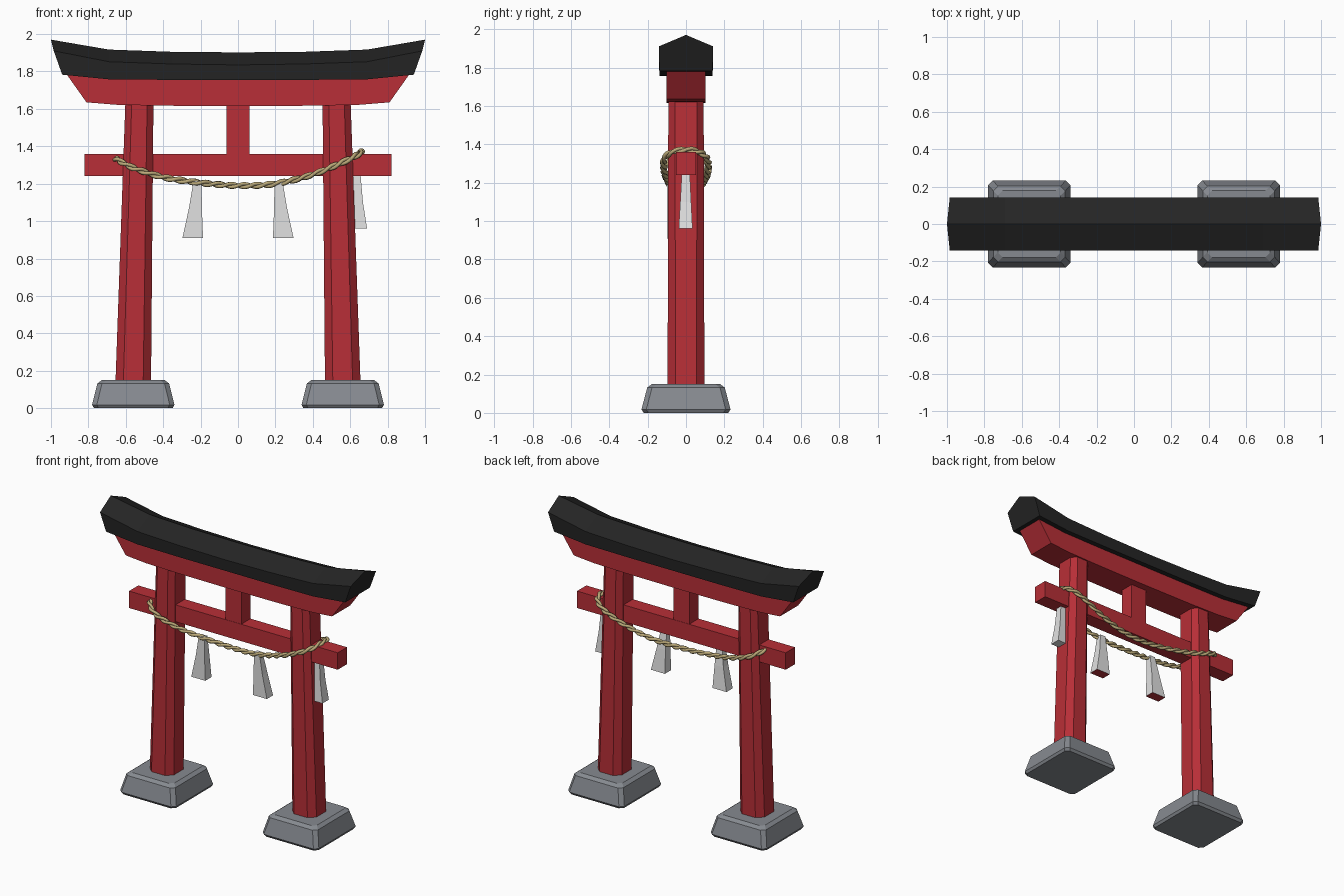
import bpy, bmesh, math
from mathutils import Vector

if "Cube" in bpy.data.objects:
    bpy.data.objects.remove(bpy.data.objects["Cube"])


def material(name, rgb):
    m = bpy.data.materials.new(name)
    m.diffuse_color = (*rgb, 1)
    m.use_nodes = True
    m.node_tree.nodes["Principled BSDF"].inputs["Base Color"].default_value = m.diffuse_color
    return m


RED = material("red_paint", (0.48, 0.028, 0.038))
BLACK = material("black_roof", (0.018, 0.018, 0.018))
STONE = material("grey_stone", (0.24, 0.255, 0.28))
STRAW = material("straw_rope", (0.50, 0.40, 0.19))
WHITE = material("white_paper", (0.75, 0.75, 0.75))


def loft(name, rings, mat):
    """Closed solid through matching rings of points."""
    bm = bmesh.new()
    vs = [[bm.verts.new(p) for p in r] for r in rings]
    n = len(rings[0])
    for a, b in zip(vs, vs[1:]):
        for i in range(n):
            j = (i + 1) % n
            bm.faces.new((a[i], a[j], b[j], b[i]))
    bm.faces.new(vs[0])
    bm.faces.new(vs[-1])
    bmesh.ops.recalc_face_normals(bm, faces=bm.faces)
    me = bpy.data.meshes.new(name)
    bm.to_mesh(me)
    bm.free()
    me.materials.append(mat)
    ob = bpy.data.objects.new(name, me)
    bpy.context.collection.objects.link(ob)
    return ob


def octagon(cx, hx, hy, z, c):
    pts = [(hx, hy - c), (hx - c, hy), (c - hx, hy), (-hx, hy - c),
           (-hx, c - hy), (c - hx, -hy), (hx - c, -hy), (hx, c - hy)]
    return [(cx + x, y, z) for x, y in pts]


def rect(x0, x1, y0, y1, z):
    return [(x0, y0, z), (x1, y0, z), (x1, y1, z), (x0, y1, z)]


def box(name, x, y, z0, z1, mat):
    return loft(name, [rect(-x, x, -y, y, z0), rect(-x, x, -y, y, z1)], mat)


# Stone bases and tapered, inward leaning pillars
for s, side in ((-1, "left"), (1, "right")):
    c = s * 0.56
    loft(side + "_base", [octagon(c, 0.21, 0.22, 0, 0.025),
                          octagon(c, 0.22, 0.232, 0.018, 0.025),
                          octagon(c, 0.192, 0.202, 0.132, 0.025),
                          octagon(c, 0.168, 0.178, 0.15, 0.025)], STONE)
    loft(side + "_pillar", [octagon(c, 0.095, 0.096, 0.14, 0.042),
                            octagon(s * 0.527, 0.075, 0.092, 1.64, 0.034)], RED)

# Tie beam and centre strut
box("tie_beam", 0.82, 0.052, 1.24, 1.36, RED)
box("centre_strut", 0.062, 0.05, 1.35, 1.64, RED)


def mirrored(stations):
    return [(-1, st) for st in reversed(stations)] + [(1, st) for st in stations[1:]]


# Red upper beam: bottom x, bottom z, top x, top z
lint = [(0, 1.615, 0, 1.765), (0.4, 1.617, 0.4, 1.765),
        (0.65, 1.622, 0.69, 1.77), (0.81, 1.635, 0.92, 1.79)]
loft("upper_beam", [[(s * bx, -0.102, bz), (s * bx, 0.102, bz),
                     (s * tx, 0.102, tz), (s * tx, -0.102, tz)]
                    for s, (bx, bz, tx, tz) in mirrored(lint)], RED)

# Black roof beam: x of bottom, eave, ridge, then their heights
roof = [(0, 0, 0, 1.755, 1.835, 1.902), (0.35, 0.35, 0.35, 1.755, 1.84, 1.905),
        (0.69, 0.69, 0.69, 1.758, 1.852, 1.917), (0.94, 0.985, 1.0, 1.783, 1.91, 1.97)]
loft("roof_beam", [[(s * b, -0.138, zb), (s * b, 0.138, zb), (s * e, 0.142, ze),
                    (s * r, 0, zr), (s * e, -0.142, ze)]
                   for s, (b, e, r, zb, ze, zr) in mirrored(roof)], BLACK)

# Rope loop round both pillars, sagging in the middle
front = [(-0.66, 0, 1.34), (-0.64, -0.075, 1.325), (-0.56, -0.115, 1.285),
         (-0.4, -0.108, 1.235), (-0.2, -0.09, 1.205), (0, -0.08, 1.19),
         (0.2, -0.09, 1.20), (0.4, -0.108, 1.25), (0.56, -0.115, 1.315),
         (0.64, -0.08, 1.355), (0.66, 0, 1.372)]
ctrl = [Vector(p) for p in front]
ctrl += [Vector((p.x, -p.y, p.z)) for p in reversed(ctrl[1:-1])]
path = []
n = len(ctrl)
for i in range(n):
    a, b, c, d = (ctrl[(i + k) % n] for k in (-1, 0, 1, 2))
    steps = max(4, round((c - b).length / 0.012))
    for k in range(steps):
        t = k / steps
        path.append(0.5 * (2 * b + (c - a) * t + (2 * a - 5 * b + 4 * c - d) * t * t
                           + (3 * b - a - 3 * c + d) * t ** 3))

# Two strands twisted about the loop
turns = 22
for strand in range(2):
    cu = bpy.data.curves.new("rope_strand", "CURVE")
    cu.dimensions = "3D"
    cu.bevel_depth = 0.0105
    cu.bevel_resolution = 1
    sp = cu.splines.new("POLY")
    m = len(path)
    sp.points.add(m - 1)
    sp.use_cyclic_u = True
    for i, p in enumerate(path):
        tan = (path[(i + 1) % m] - path[i - 1]).normalized()
        side = tan.cross(Vector((0, 0, 1))).normalized()
        up = side.cross(tan)
        ang = math.tau * turns * i / m + strand * math.pi
        q = p + 0.009 * (math.cos(ang) * side + math.sin(ang) * up)
        sp.points[i].co = (*q, 1)
    cu.materials.append(STRAW)
    ob = bpy.data.objects.new("rope_strand_%d" % (strand + 1), cu)
    bpy.context.collection.objects.link(ob)
    bpy.ops.object.select_all(action="DESELECT")
    ob.select_set(True)
    bpy.context.view_layer.objects.active = ob
    bpy.ops.object.convert(target="MESH")

# Flared paper tassels: two on the front rope, one beside the right pillar
for s, side in ((-1, "left"), (1, "middle")):
    t = loft(side + "_tassel",
             [rect(s * 0.187, s * 0.297, -0.1, -0.03, 0.91),
              rect(s * 0.193, s * 0.262, -0.1, -0.045, 1.07),
              rect(s * 0.195, s * 0.238, -0.1, -0.065, 1.215)], WHITE)
    t.data.materials.append(RED)
    for f in t.data.polygons:
        if f.normal.z < -0.9:
            f.material_index = 1
loft("right_tassel", [rect(0.622, 0.69, -0.038, 0.034, 0.96),
                      rect(0.617, 0.668, -0.03, 0.027, 1.1),
                      rect(0.612, 0.655, -0.022, 0.02, 1.25)], WHITE)
